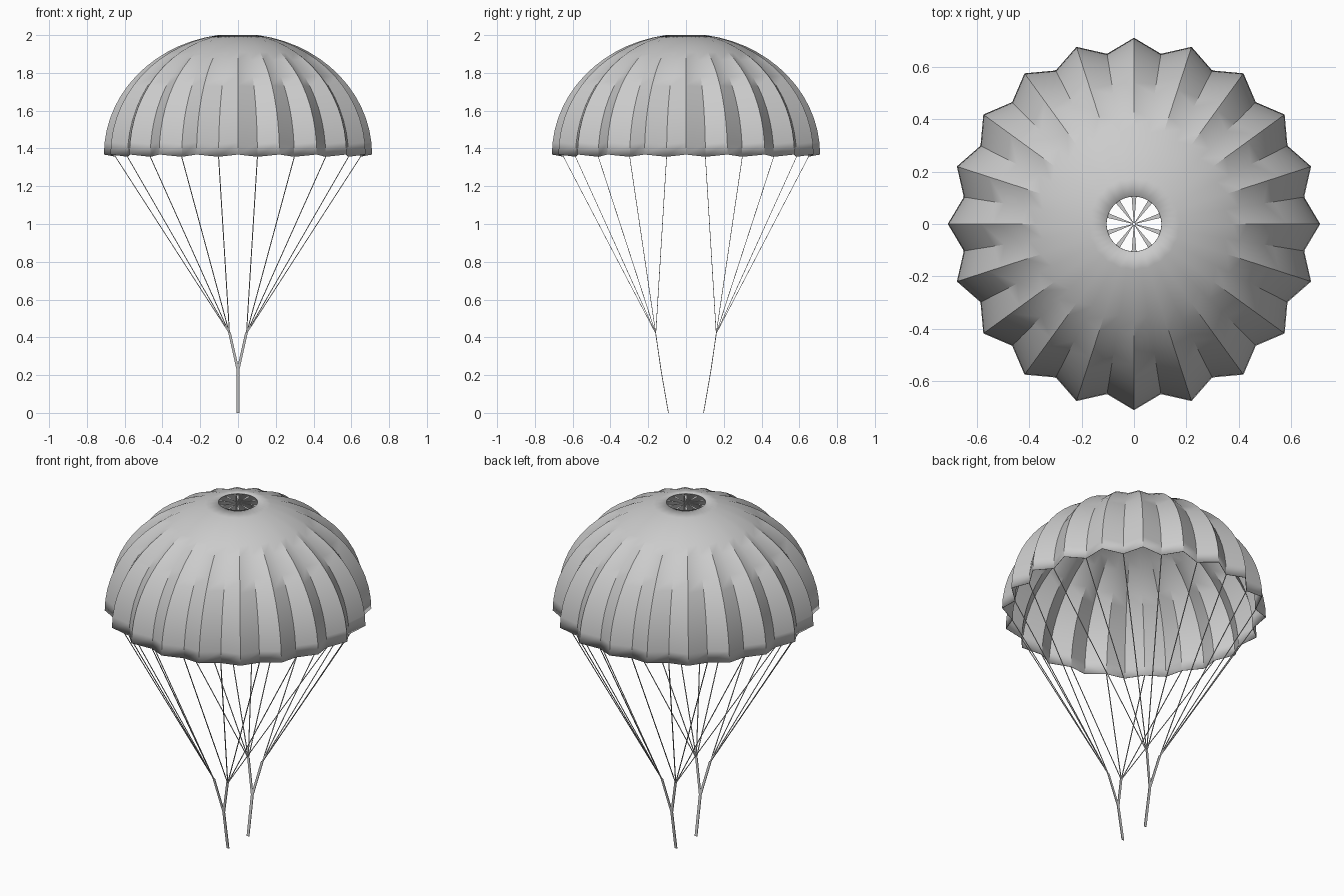
import bpy, bmesh, math
from mathutils import Vector

if "Cube" in bpy.data.objects:
    bpy.data.objects.remove(bpy.data.objects["Cube"])

GORES = 20
RIM_R, RIM_Z, VENT_R = 0.71, 1.368, 0.105
RINGS = 14


def finish(bm, name, smooth=False):
    bmesh.ops.recalc_face_normals(bm, faces=bm.faces)
    me = bpy.data.meshes.new(name)
    bm.to_mesh(me)
    bm.free()
    ob = bpy.data.objects.new(name, me)
    bpy.context.collection.objects.link(ob)
    if smooth:
        bpy.context.view_layer.objects.active = ob
        ob.select_set(True)
        bpy.ops.object.shade_smooth_by_angle(angle=math.radians(35))
        ob.select_set(False)
    return ob


def strap(bm, points, width, depth):
    """Flat webbing through points, wide along x and thin along y."""
    rings = []
    for p in points:
        rings.append([bm.verts.new(Vector(p) + Vector((sx * width / 2, sy * depth / 2, 0)))
                      for sx, sy in ((-1, -1), (1, -1), (1, 1), (-1, 1))])
    for a, b in zip(rings, rings[1:]):
        for i in range(4):
            j = (i + 1) % 4
            bm.faces.new((a[i], a[j], b[j], b[i]))
    bm.faces.new(rings[0])
    bm.faces.new(rings[-1])


def canopy_point(t, k):
    """t: 0 at the rim, 1 at the vent; odd k are the valleys between gores."""
    phi = t * math.acos(VENT_R / RIM_R)
    r = RIM_R * math.cos(phi)
    z = RIM_Z + (2 - RIM_Z) * math.sin(phi) / math.sin(math.acos(VENT_R / RIM_R))
    if k % 2:
        r *= 1 - 0.075 * math.sqrt(1 - t ** 3)
        z -= 0.012 * (1 - t)
    a = math.pi * k / GORES
    return Vector((r * math.cos(a), r * math.sin(a), z))


# Scalloped dome with open vent
bm = bmesh.new()
n = GORES * 2
grid = [[bm.verts.new(canopy_point(i / RINGS, k)) for k in range(n)] for i in range(RINGS + 1)]
for lo, hi in zip(grid, grid[1:]):
    for k in range(n):
        j = (k + 1) % n
        bm.faces.new((lo[k], lo[j], hi[j], hi[k]))
canopy = finish(bm, "canopy", True)
mod = canopy.modifiers.new("fabric", 'SOLIDIFY')
mod.thickness = 0.003
mod.offset = -1

# Tapered tapes crossing the vent
bm = bmesh.new()
for k in range(10):
    a = math.radians(18 + 36 * k)
    d = Vector((math.cos(a), math.sin(a), 0))
    s = Vector((-d.y, d.x, 0))
    z = Vector((0, 0, 1.993))
    bm.faces.new([bm.verts.new(v) for v in (
        d * 0.104 + s * 0.009 + z, d * 0.104 - s * 0.009 + z,
        d * 0.004 - s * 0.001 + z, d * 0.004 + s * 0.001 + z)])
finish(bm, "vent_tapes")

# Suspension lines: five from each riser end to the valleys of its quadrant
bm = bmesh.new()
for k in range(1, n, 2):
    top = canopy_point(0, k)
    end = (math.copysign(0.045, top.x), math.copysign(0.16, top.y), 0.42)
    strap(bm, [end, top], 0.005, 0.003)
finish(bm, "suspension_lines")

# Y-shaped risers
for side, name in ((-1, "front_riser"), (1, "back_riser")):
    bm = bmesh.new()
    fork = (0, side * 0.132, 0.225)
    strap(bm, [(0, side * 0.093, 0), fork], 0.016, 0.004)
    for sx in (-1, 1):
        strap(bm, [fork, (sx * 0.045, side * 0.161, 0.425)], 0.014, 0.004)
    finish(bm, name)
